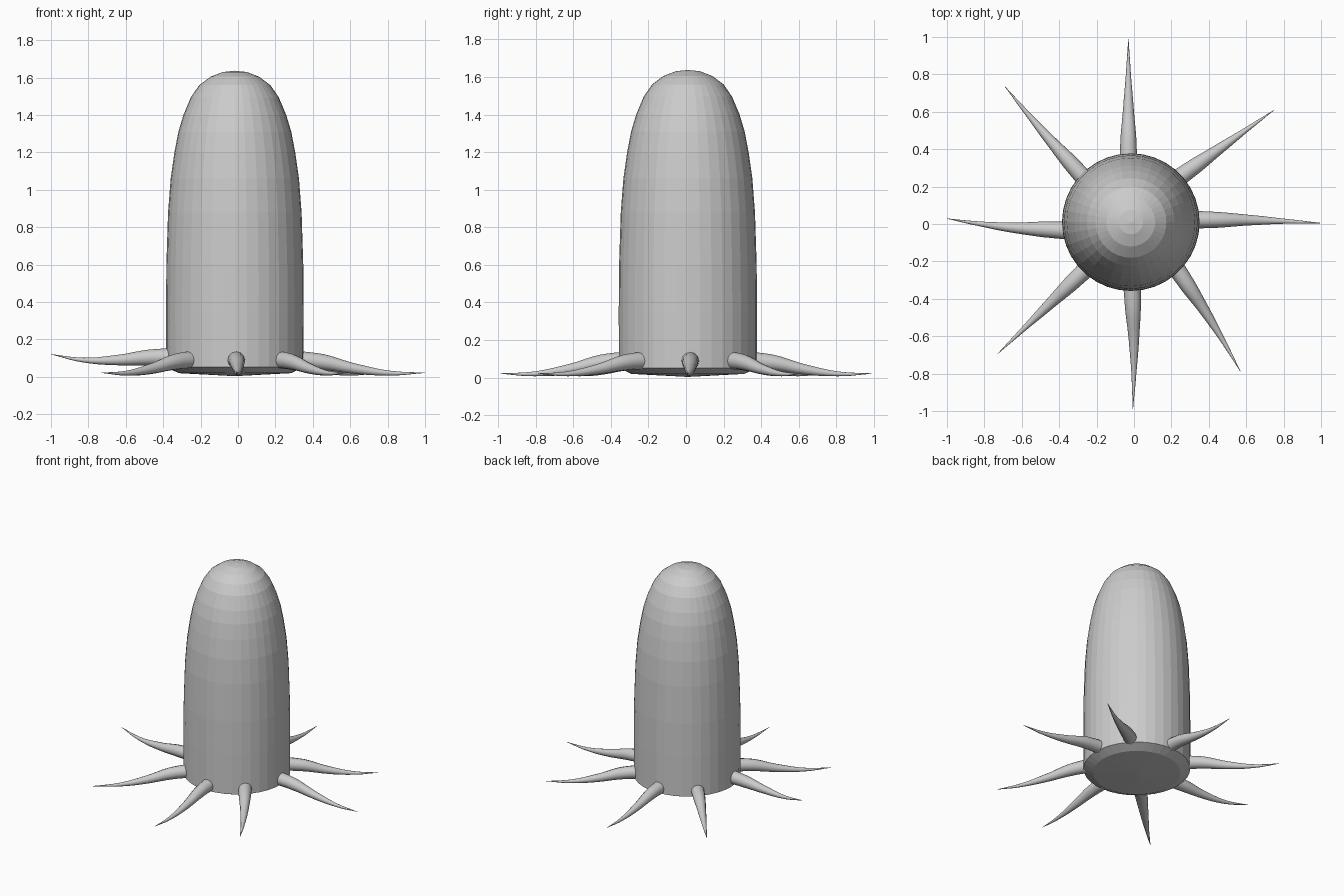
import bpy, bmesh, math
from mathutils import Vector

if "Cube" in bpy.data.objects:
    bpy.data.objects.remove(bpy.data.objects["Cube"])

CX, CY, SEGS = -0.017, 0.01, 36


def lathe(name, profile):
    # profile starts and ends on the axis
    bm = bmesh.new()
    rings = []
    for r, z in profile:
        if r == 0:
            rings.append([bm.verts.new((CX, CY, z))])
        else:
            rings.append([bm.verts.new((CX + r * math.cos(2 * math.pi * i / SEGS),
                                        CY + r * math.sin(2 * math.pi * i / SEGS), z))
                          for i in range(SEGS)])
    for a, b in zip(rings, rings[1:]):
        for i in range(SEGS):
            j = (i + 1) % SEGS
            loop = [a[i % len(a)], a[j % len(a)], b[j % len(b)], b[i % len(b)]]
            bm.faces.new(list(dict.fromkeys(loop)))
    bmesh.ops.recalc_face_normals(bm, faces=bm.faces)
    me = bpy.data.meshes.new(name)
    bm.to_mesh(me)
    bm.free()
    ob = bpy.data.objects.new(name, me)
    bpy.context.collection.objects.link(ob)
    return ob


# Domed body with bevelled underside
lathe("body", [(0, 0.004), (0.30, 0.02), (0.367, 0.052), (0.368, 0.35), (0.366, 0.6),
               (0.357, 0.88), (0.343, 1.06), (0.323, 1.2), (0.302, 1.31), (0.275, 1.4),
               (0.235, 1.495), (0.19, 1.56), (0.13, 1.605), (0.065, 1.63), (0, 1.637)])


def tentacle(name, root, tip, heights, bend):
    root, tip = Vector(root), Vector(tip)
    d = (tip - root).normalized()
    side = Vector((-d.y, d.x))
    cu = bpy.data.curves.new(name, 'CURVE')
    cu.dimensions = '3D'
    cu.bevel_depth = 0.048
    cu.bevel_resolution = 4
    cu.resolution_u = 5
    cu.use_fill_caps = True
    sp = cu.splines.new('BEZIER')
    sp.bezier_points.add(4)
    for p, t, z, r in zip(sp.bezier_points, (-0.06, 0.16, 0.42, 0.72, 1),
                          heights, (1, 0.88, 0.58, 0.26, 0.02)):
        xy = root.lerp(tip, t) + side * bend * math.sin(math.pi * max(t, 0))
        p.co = (xy.x, xy.y, z)
        p.radius = r
        p.handle_left_type = p.handle_right_type = 'AUTO'
    ob = bpy.data.objects.new(name, cu)
    bpy.context.collection.objects.link(ob)
    bpy.ops.object.select_all(action='DESELECT')
    ob.select_set(True)
    bpy.context.view_layer.objects.active = ob
    bpy.ops.object.convert(target='MESH')
    bpy.ops.object.shade_smooth_by_angle(angle=math.radians(40))


# Eight tapering tentacles: low ones, plus a raised one on the left
low = (0.092, 0.080, 0.045, 0.02, 0.022)
raised = (0.107, 0.103, 0.09, 0.09, 0.121)
for name, root, tip, z, bend in [
    ("back", (-0.03, 0.36), (-0.03, 0.99), low, 0.0),
    ("back_right", (0.25, 0.255), (0.75, 0.61), low, 0.0),
    ("right", (0.345, 0.022), (1.0, 0.005), low, 0.006),
    ("front_right", (0.23, -0.245), (0.57, -0.79), low, 0.01),
    ("front", (-0.01, -0.35), (-0.006, -0.99), low, 0.008),
    ("front_left", (-0.265, -0.25), (-0.73, -0.695), low, 0.0),
    ("left", (-0.38, -0.032), (-1.0, 0.029), raised, 0.014),
    ("back_left", (-0.275, 0.255), (-0.69, 0.735), low, 0.005),
]:
    tentacle("tentacle_" + name, root, tip, z, bend)
